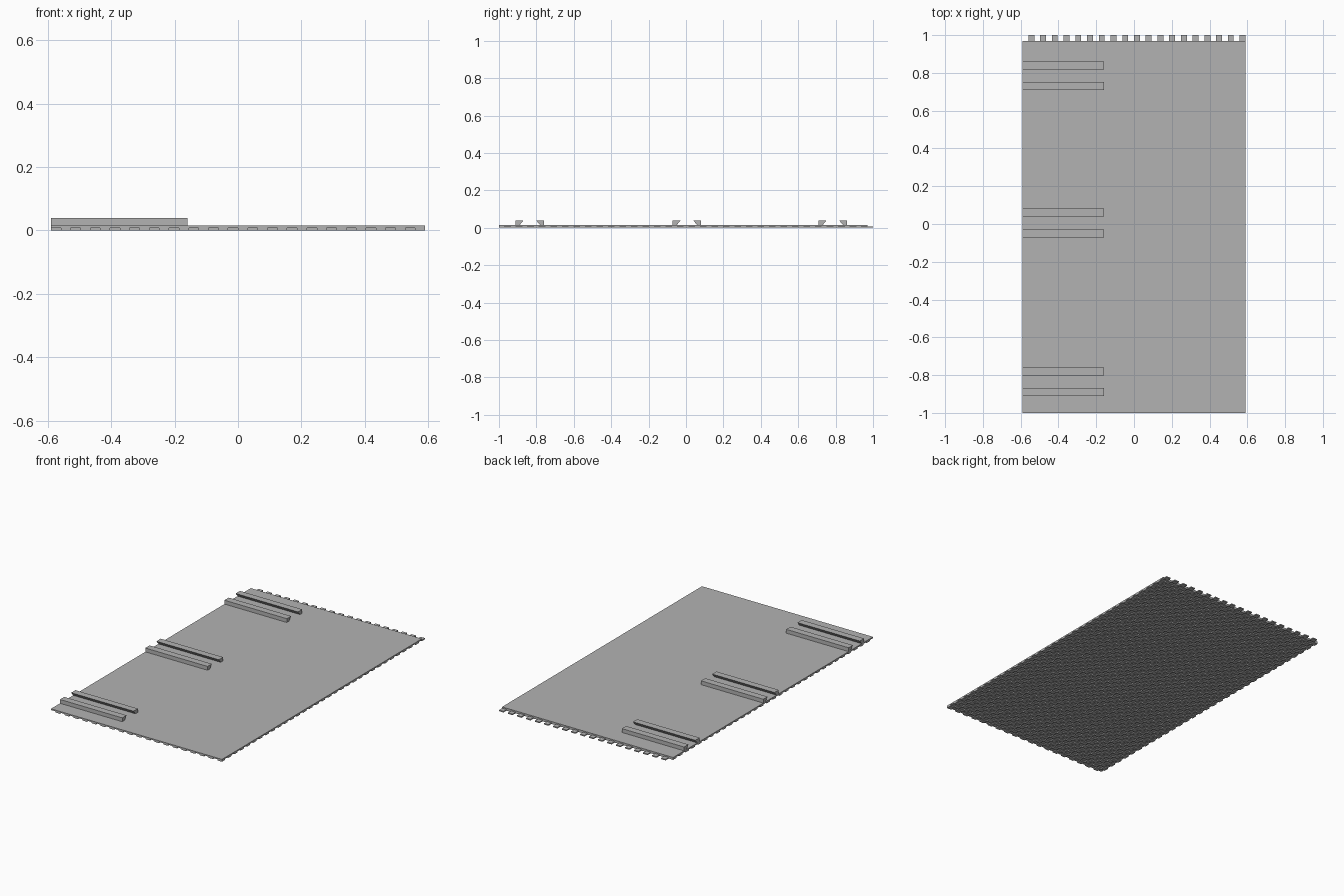
import bpy
import bmesh
from mathutils import Matrix, Vector

cube = bpy.data.objects.get("Cube")
if cube:
    bpy.data.objects.remove(cube, do_unlink=True)

grey = bpy.data.materials.new("plain grey")
grey.use_nodes = True
colour = (0.45, 0.45, 0.45, 1)
grey.diffuse_color = colour
grey.node_tree.nodes["Principled BSDF"].inputs["Base Color"].default_value = colour

HALF_X = 0.59
COLS, ROWS = 38, 65
CELL_X, CELL_Y = 2 * HALF_X / COLS, 2 / ROWS
BASE, TOP, RAIL_TOP = 0.007, 0.015, 0.039


def finish(name, bm):
    bmesh.ops.recalc_face_normals(bm, faces=bm.faces)
    mesh = bpy.data.meshes.new(name)
    bm.to_mesh(mesh)
    bm.free()
    mesh.materials.append(grey)
    obj = bpy.data.objects.new(name, mesh)
    bpy.context.collection.objects.link(obj)
    return obj


def add_box(bm, low, high):
    low, high = Vector(low), Vector(high)
    matrix = Matrix.Translation((low + high) / 2) @ Matrix.Diagonal((*(high - low), 1))
    bmesh.ops.create_cube(bm, size=1, matrix=matrix)


# Flat panel, one row shorter than the tiles at the back
bm = bmesh.new()
add_box(bm, (-HALF_X, -1, BASE), (HALF_X, 1 - CELL_Y, TOP))
finish("panel", bm)

# Chequered tiles underneath; the last row sticks out as teeth
bm = bmesh.new()
for row in range(ROWS):
    for col in range((row + 1) % 2, COLS, 2):
        x, y = -HALF_X + col * CELL_X, -1 + row * CELL_Y
        add_box(bm, (x, y, 0), (x + CELL_X, y + CELL_Y, BASE))
finish("underside_tiles", bm)


# Paired rails with undercut inner sides
def rail(name, centre, side):
    profile = [(0.076, TOP), (0.076, RAIL_TOP), (0.034, RAIL_TOP), (0.054, TOP)]
    bm = bmesh.new()
    verts = [bm.verts.new((-HALF_X, centre + side * y, z)) for y, z in profile]
    face = bm.faces.new(verts)
    ext = bmesh.ops.extrude_face_region(bm, geom=[face], use_keep_orig=True)
    moved = [g for g in ext["geom"] if isinstance(g, bmesh.types.BMVert)]
    bmesh.ops.translate(bm, verts=moved, vec=(0.43, 0, 0))
    finish(name, bm)


for place, centre in (("front", -0.835), ("middle", 0.005), ("back", 0.785)):
    rail(place + "_rail_near", centre, -1)
    rail(place + "_rail_far", centre, 1)
